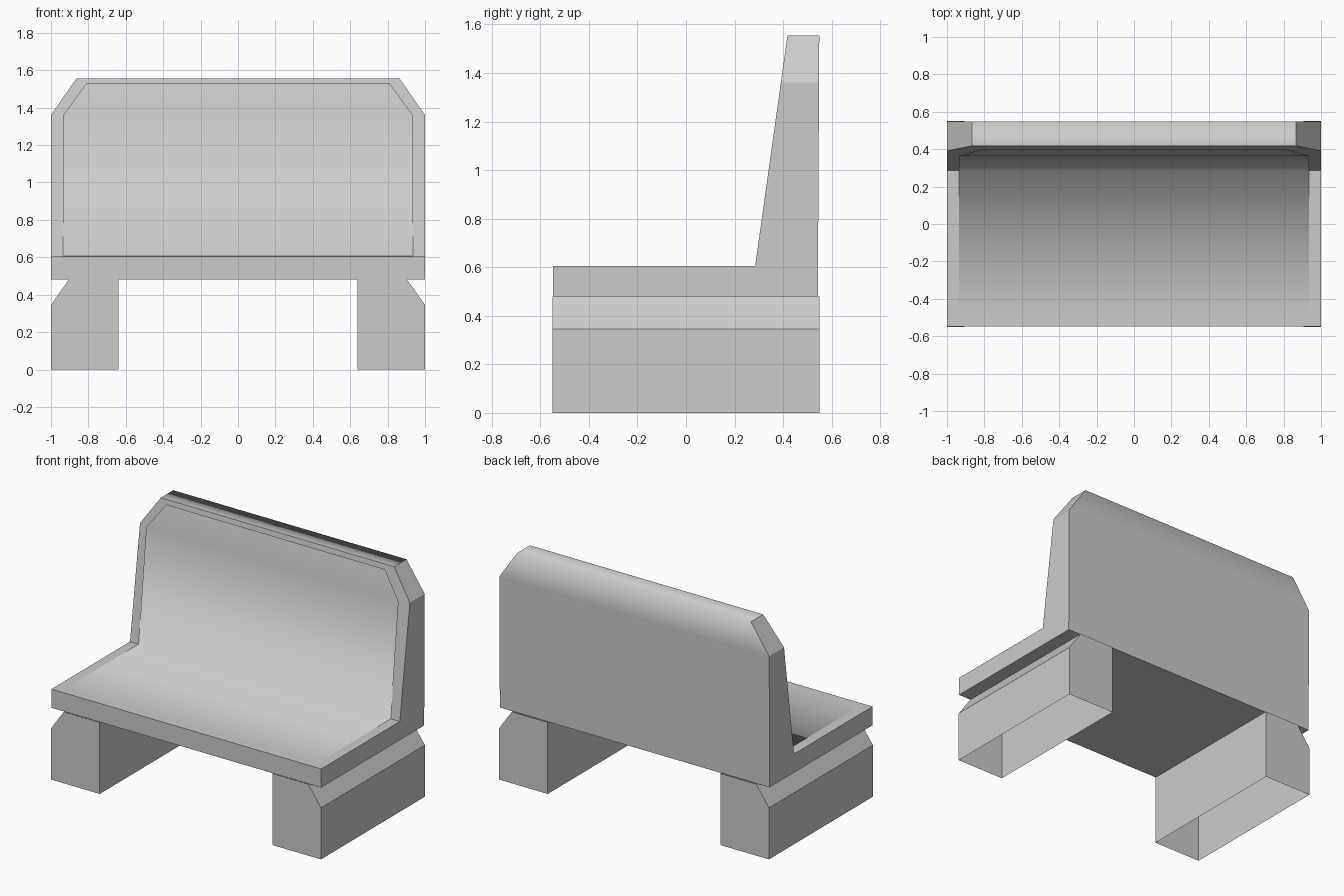
import bpy
import bmesh
from mathutils import Vector

cube = bpy.data.objects.get("Cube")
if cube:
    bpy.data.objects.remove(cube, do_unlink=True)

grey = bpy.data.materials.new("plain grey")
grey.use_nodes = True
grey.diffuse_color = (0.6, 0.6, 0.6, 1)
grey.node_tree.nodes["Principled BSDF"].inputs["Base Color"].default_value = (0.6, 0.6, 0.6, 1)


def finish(bm, name):
    mesh = bpy.data.meshes.new(name)
    bm.to_mesh(mesh)
    bm.free()
    mesh.materials.append(grey)
    obj = bpy.data.objects.new(name, mesh)
    bpy.context.collection.objects.link(obj)
    return obj


def prism(points, offset):
    """Extrude a closed profile along a vector."""
    bm = bmesh.new()
    face = bm.faces.new([bm.verts.new(p) for p in points])
    made = bmesh.ops.extrude_face_region(bm, geom=[face], use_keep_orig=True)
    moved = [g for g in made["geom"] if isinstance(g, bmesh.types.BMVert)]
    bmesh.ops.translate(bm, verts=moved, vec=offset)
    bmesh.ops.recalc_face_normals(bm, faces=bm.faces)
    return bm


def cut(bm, point, normal, remove):
    """Slice the mesh by a plane, optionally removing and capping one side."""
    bmesh.ops.bisect_plane(bm, geom=bm.verts[:] + bm.edges[:] + bm.faces[:], dist=1e-4,
                           plane_co=point, plane_no=normal, clear_outer=remove)
    if remove:
        bmesh.ops.holes_fill(bm, edges=[e for e in bm.edges if e.is_boundary], sides=0)
        bmesh.ops.recalc_face_normals(bm, faces=bm.faces)


# Seat slab and backrest: one L-shaped profile with clipped upper corners
SHOULDER, TOP = 1.36, 1.555
profile = [(-0.547, 0.48), (0.543, 0.48), (0.549, TOP), (0.418, TOP),
           (0.285, 0.605), (-0.547, 0.605)]
bm = prism([(-1, y, z) for y, z in profile], (2, 0, 0))
cut(bm, (0, 0, SHOULDER), (0, 0, 1), False)
for side in (-1, 1):
    cut(bm, (side, 0, SHOULDER), Vector((side * 0.195, 0, 0.135)).normalized(), True)

# The rear top edge is shaded round, other corners stay crisp
for face in bm.faces:
    face.smooth = True
for edge in bm.edges:
    rear_top = all(v.co.z > 1.5 and v.co.y > 0.5 for v in edge.verts)
    edge.smooth = rear_top or edge.calc_face_angle(0) < 0.5
finish(bm, "seat_and_backrest")

# Hollow plinth legs with a notched outer top, open at top and bottom
for side, name in ((1, "left_leg"), (-1, "right_leg")):
    outline = [(0.64, 0), (1, 0), (1, 0.345), (0.905, 0.48), (0.64, 0.48)]
    bm = prism([(side * x, -0.55, z) for x, z in outline], (0, 1.1, 0))
    caps = [f for f in bm.faces if abs(f.normal.z) > 0.9]
    bmesh.ops.delete(bm, geom=caps, context="FACES_ONLY")
    finish(bm, name)

# Thin upholstery sheet folded from the seat up the backrest
rows = [(0.935, -0.49, 0.607), (0.935, 0.283, 0.607),
        (0.935, 0.364, SHOULDER), (0.81, 0.4, 1.53)]
bm = bmesh.new()
pairs = [[bm.verts.new((s * x, y, z)) for s in (-1, 1)] for x, y, z in rows]
for (a, b), (c, d) in zip(pairs, pairs[1:]):
    bm.faces.new((a, b, d, c)).smooth = True
for edge in bm.edges:
    edge.smooth = edge.calc_face_angle(0) < 0.5
finish(bm, "upholstery_sheet")
